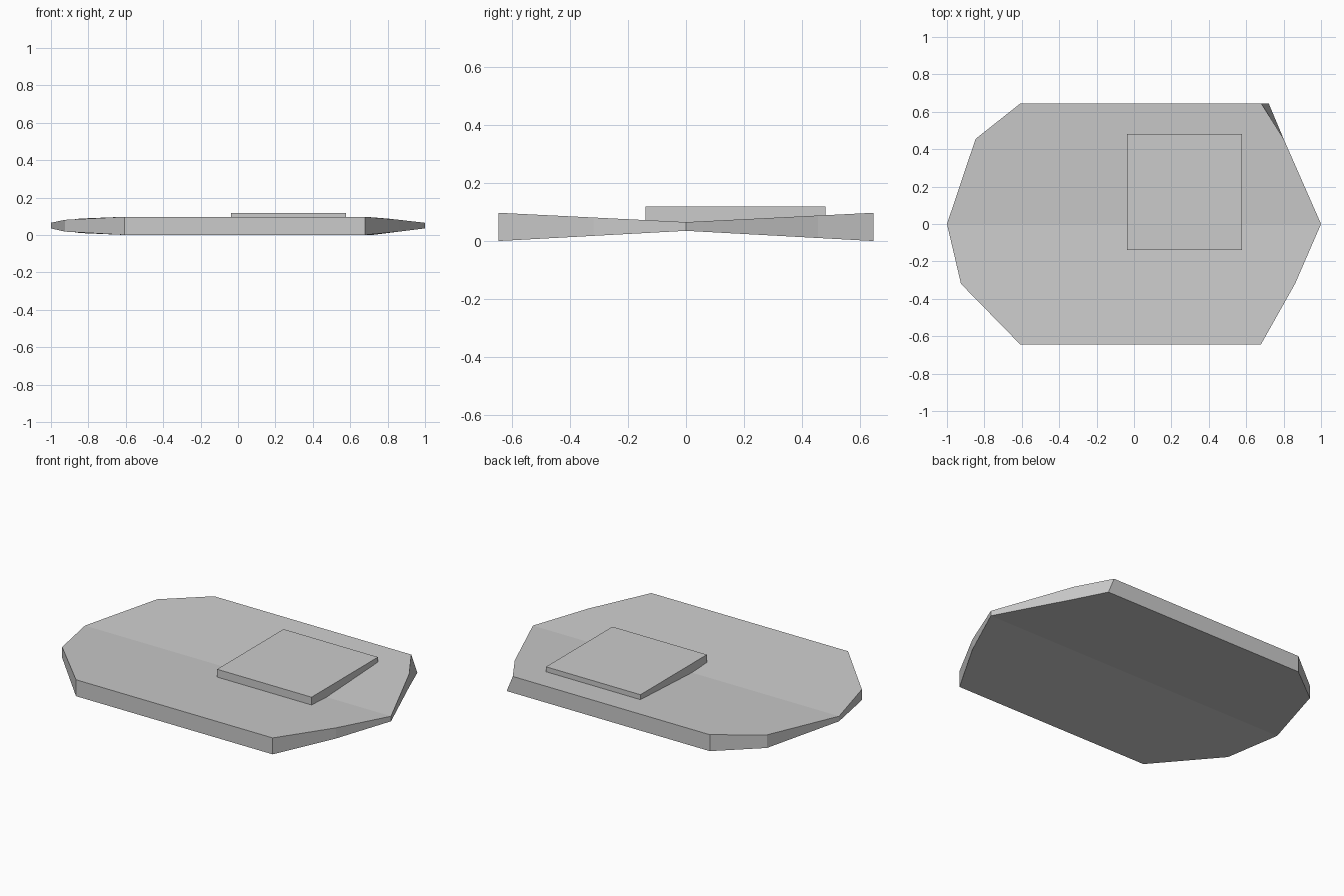
import bpy, bmesh

if "Cube" in bpy.data.objects:
    bpy.data.objects.remove(bpy.data.objects["Cube"])


def new_object(name, bm):
    bmesh.ops.recalc_face_normals(bm, faces=bm.faces[:])
    mesh = bpy.data.meshes.new(name)
    bm.to_mesh(mesh)
    bm.free()
    obj = bpy.data.objects.new(name, mesh)
    bpy.context.collection.objects.link(obj)
    return obj


# Plate outline, counter-clockwise from the right tip
W = 0.645
outline = [(1, 0), (0.80, 0.455), (0.68, W), (-0.607, W), (-0.847, 0.455),
           (-1, 0), (-0.925, -0.32), (-0.607, -W), (0.678, -W), (0.862, -0.318)]
LEFT_TIP = 5

# Plate: thin along the middle line, thicker toward front and back
bm = bmesh.new()
top, bottom = [], []
for i, (x, y) in enumerate(outline):
    t = abs(y) / W
    top.append(bm.verts.new((x, y, 0.065 + 0.032 * t)))
    flare = 0.04 if i == 2 else 0  # back right corner juts out underneath
    bottom.append(bm.verts.new((x + flare, y, 0.035 * (1 - t))))

for ring in (top, bottom):
    bm.faces.new(ring[:LEFT_TIP + 1])
    bm.faces.new(ring[LEFT_TIP:] + ring[:1])
for i in range(len(outline)):
    j = (i + 1) % len(outline)
    bm.faces.new((bottom[i], bottom[j], top[j], top[i]))
new_object("plate", bm)

# Raised square pad, sunk slightly into the plate
bm = bmesh.new()
bmesh.ops.create_cube(bm, size=1)
bmesh.ops.scale(bm, vec=(0.617, 0.62, 0.058), verts=bm.verts)
bmesh.ops.translate(bm, vec=(0.27, 0.17, 0.089), verts=bm.verts)
new_object("raised_pad", bm)
